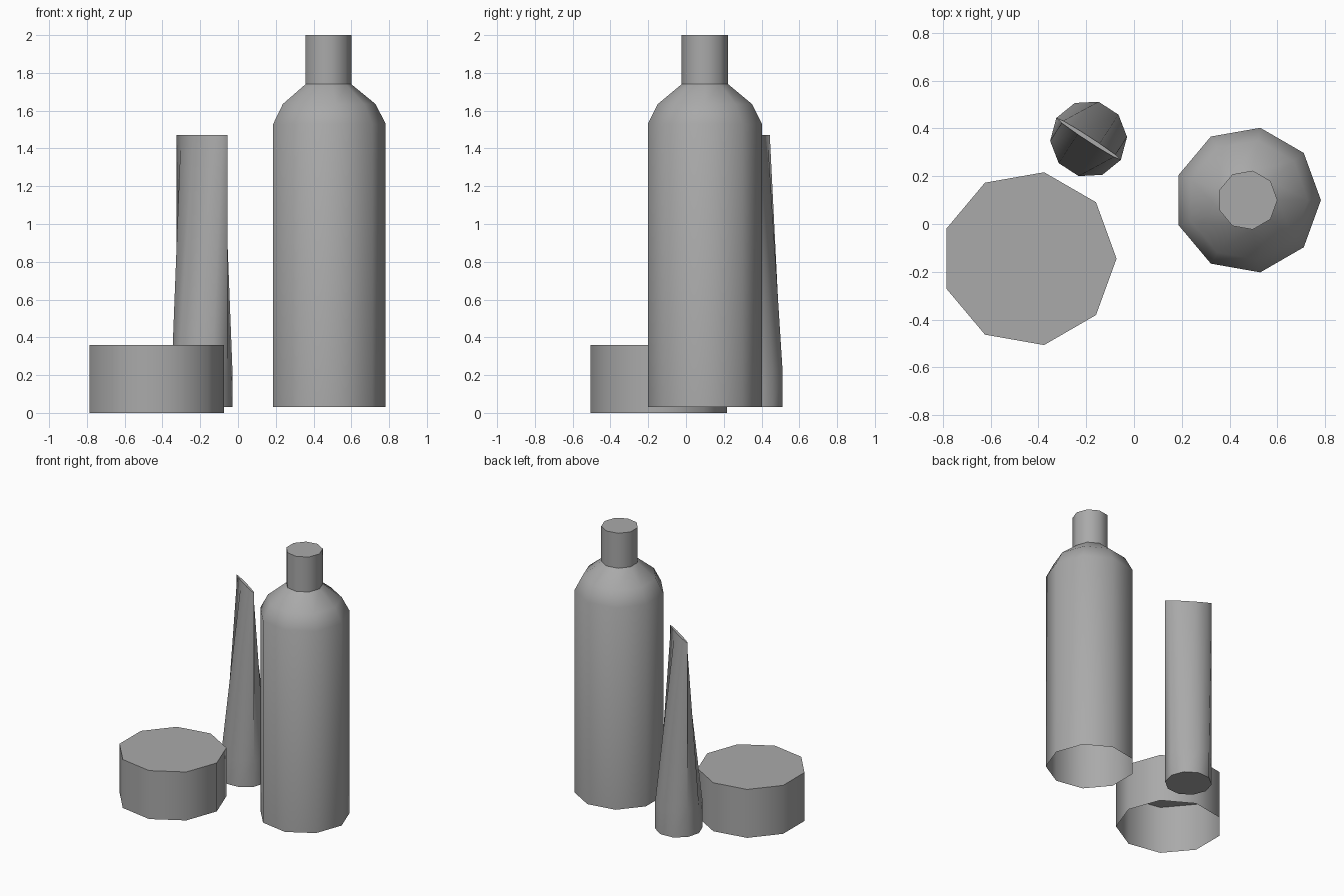
import bpy, bmesh
from math import radians, cos, sin

cube = bpy.data.objects.get("Cube")
if cube:
    bpy.data.objects.remove(cube, do_unlink=True)

grey = bpy.data.materials.new("plain grey")
grey.use_nodes = True
COLOUR = (0.4, 0.4, 0.4, 1)
grey.diffuse_color = COLOUR
grey.node_tree.nodes["Principled BSDF"].inputs["Base Color"].default_value = COLOUR


def loft(name, sides, centre, turn, rings, closed_base):
    """Skin rings of (height, radius, flattening) with a top cap."""
    bm = bmesh.new()
    loops = []
    for z, radius, flat in rings:
        angles = [radians(360 * i / sides) for i in range(sides)]
        loops.append([bm.verts.new((radius * cos(a), radius * flat * sin(a), z))
                      for a in angles])
    for low, high in zip(loops, loops[1:]):
        for i in range(sides):
            j = (i + 1) % sides
            bm.faces.new((low[i], low[j], high[j], high[i]))
    bm.faces.new(loops[-1])
    if closed_base:
        bm.faces.new(loops[0][::-1])
    mesh = bpy.data.meshes.new(name)
    bm.to_mesh(mesh)
    bm.free()
    mesh.materials.append(grey)
    obj = bpy.data.objects.new(name, mesh)
    bpy.context.collection.objects.link(obj)
    obj.location = (*centre, 0)
    obj.rotation_euler.z = radians(turn)
    bpy.ops.object.select_all(action="DESELECT")
    obj.select_set(True)
    bpy.context.view_layer.objects.active = obj
    bpy.ops.object.shade_smooth_by_angle(angle=radians(45))
    return obj


# Wide low jar, open underneath
loft("jar", 9, (-0.44, -0.145), 0, [(0, 0.367, 1), (0.36, 0.367, 1)], False)

# Tall bottle with sloped shoulder and neck, open underneath
loft("bottle", 9, (0.475, 0.1), 0,
     [(0.03, 0.307, 1), (1.53, 0.307, 1), (1.635, 0.253, 1),
      (1.74, 0.125, 1), (2.0, 0.125, 1)], False)

# Squeeze tube standing on its cap, pinched flat at the top
loft("squeeze_tube", 10, (-0.19, 0.356), 147 - 180,
     [(0.03, 0.161, 1), (0.22, 0.161, 1), (1.47, 0.161, 0.06)], True)
